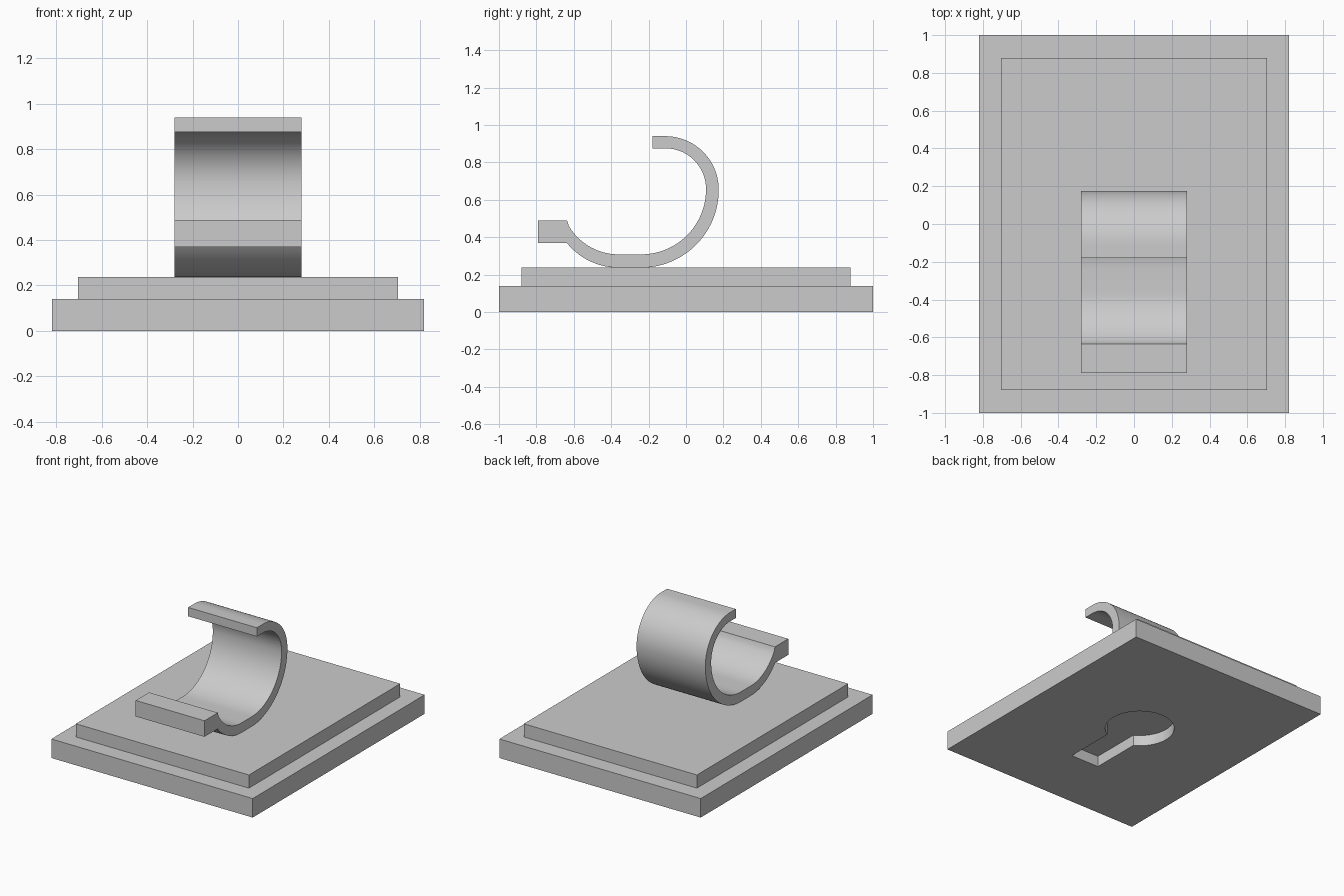
import bpy
import bmesh
from math import sin, cos, asin, radians, degrees

cube = bpy.data.objects.get("Cube")
if cube:
    bpy.data.objects.remove(cube, do_unlink=True)

grey = bpy.data.materials.new("plain grey")
grey.use_nodes = True
colour = (0.6, 0.6, 0.6, 1)
grey.diffuse_color = colour
grey.node_tree.nodes["Principled BSDF"].inputs["Base Color"].default_value = colour


def prism(name, points, offset):
    """Extrude a closed outline of 3D points by an offset."""
    bm = bmesh.new()
    face = bm.faces.new([bm.verts.new(p) for p in points])
    top = bmesh.ops.extrude_face_region(bm, geom=[face])["geom"]
    bmesh.ops.translate(bm, vec=offset,
                        verts=[v for v in top if isinstance(v, bmesh.types.BMVert)])
    bmesh.ops.recalc_face_normals(bm, faces=bm.faces)
    mesh = bpy.data.meshes.new(name)
    bm.to_mesh(mesh)
    bm.free()
    mesh.materials.append(grey)
    obj = bpy.data.objects.new(name, mesh)
    bpy.context.collection.objects.link(obj)
    return obj


def slab(name, x, y, z, height):
    return prism(name, [(-x, -y, z), (x, -y, z), (x, y, z), (-x, y, z)], (0, 0, height))


def arc(cx, cy, r, start, end, steps=24):
    angles = [radians(start + (end - start) * i / steps) for i in range(steps + 1)]
    return [(cx + r * cos(a), cy + r * sin(a)) for a in angles]


def select_only(obj):
    bpy.ops.object.select_all(action="DESELECT")
    obj.select_set(True)
    bpy.context.view_layer.objects.active = obj


# Stepped base
base_plate = slab("base_plate", 0.82, 1.0, 0, 0.14)
raised_plate = slab("raised_plate", 0.705, 0.88, 0.14, 0.097)

# Keyhole recess in the underside
hole_r, slot_half, hole_y = 0.235, 0.115, 0.06
mouth = degrees(asin(slot_half / hole_r))
outline = arc(0, hole_y, hole_r, -90 + mouth, 270 - mouth, 48)
outline += [(-slot_half, -0.52), (slot_half, -0.52)]
cutter = prism("keyhole_cutter", [(x, y, -0.05) for x, y in outline], (0, 0, 0.13))
cutter.hide_render = True
cut = base_plate.modifiers.new("keyhole", "BOOLEAN")
cut.object = cutter
cut.operation = "DIFFERENCE"
cut.solver = "EXACT"
select_only(base_plate)
bpy.ops.object.modifier_apply(modifier=cut.name)
bpy.data.objects.remove(cutter, do_unlink=True)

# Curved hook: outer side from the lip round to the tip, then back inside
lip_y, neck_y, tip_y = -0.79, -0.635, -0.18
outer = [(lip_y, 0.37)]
outer += arc(-0.36, 0.594, 0.357, 219, 270, 14)
outer += arc(-0.24, 0.652, 0.415, -90, 0, 28)
outer += arc(-0.11, 0.655, 0.285, 0, 90)
outer += [(tip_y, 0.94)]
inner = [(tip_y, 0.875)]
inner += arc(-0.11, 0.658, 0.217, 90, 0)
inner += arc(-0.24, 0.655, 0.347, 0, -90, 28)
inner += arc(-0.36, 0.618, 0.31, 270, 206, 14)[:-1]
inner += [(neck_y, 0.488), (lip_y, 0.488)]
hook = prism("hook", [(-0.28, y, z) for y, z in outer + inner], (0.56, 0, 0))

for obj in (base_plate, hook):
    select_only(obj)
    bpy.ops.object.shade_smooth_by_angle(angle=radians(25))
